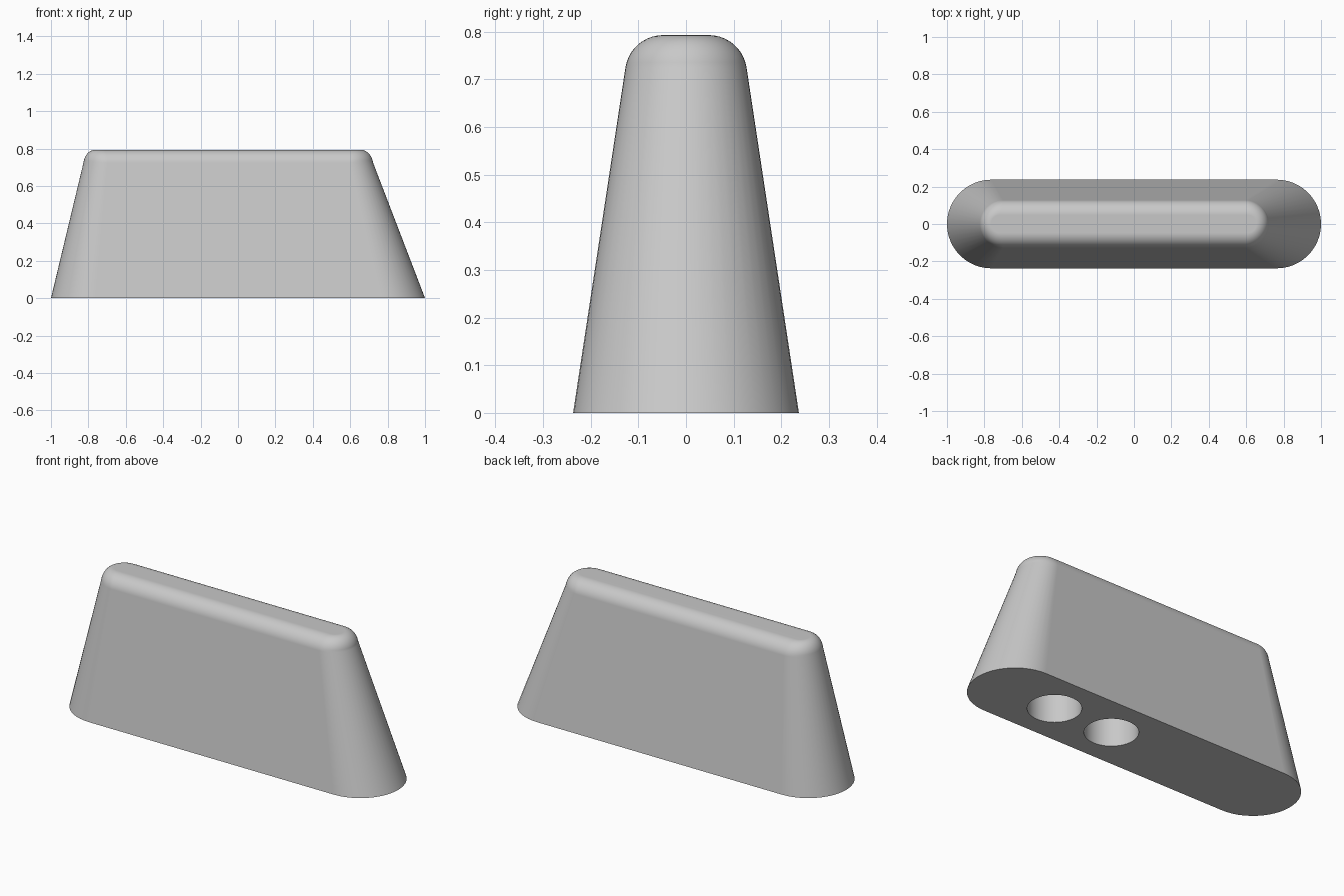
import bpy
import bmesh
from math import sin, cos, pi, radians

default = bpy.data.objects.get("Cube")
if default:
    bpy.data.objects.remove(default, do_unlink=True)

# Single light grey material
grey = bpy.data.materials.new("light grey")
grey.use_nodes = True
colour = (0.58, 0.58, 0.58, 1)
grey.diffuse_color = colour
bsdf = grey.node_tree.nodes["Principled BSDF"]
bsdf.inputs["Base Color"].default_value = colour

HEIGHT = 0.793
FILLET = 0.08
STEPS = 24


def add_object(name, bm):
    bmesh.ops.recalc_face_normals(bm, faces=bm.faces)
    mesh = bpy.data.meshes.new(name)
    bm.to_mesh(mesh)
    bm.free()
    mesh.materials.append(grey)
    obj = bpy.data.objects.new(name, mesh)
    bpy.context.collection.objects.link(obj)
    return obj


def slot_ring(bm, z, half, x_min, x_max):
    """Horizontal slot outline with semicircular ends."""
    ring = []
    for centre, start in ((x_max - half, -pi / 2), (x_min + half, pi / 2)):
        for i in range(STEPS + 1):
            a = start + pi * i / STEPS
            ring.append(bm.verts.new((centre + half * cos(a), half * sin(a), z)))
    return ring


# Tapered body: slanted wall, then a rounded top edge
bm = bmesh.new()
rings = [slot_ring(bm, 0, 0.237, -1, 1)]
lean = radians(8.5)
for i in range(11):
    a = lean + (pi / 2 - lean) * i / 10
    inset = 1 - cos(a) / cos(lean)
    rings.append(slot_ring(bm, HEIGHT - FILLET * (1 - sin(a)),
                           0.048 + FILLET * cos(a),
                           -0.826 + 0.061 * inset,
                           0.722 - 0.067 * inset))
for low, high in zip(rings, rings[1:]):
    for i in range(len(low)):
        j = (i + 1) % len(low)
        bm.faces.new((low[i], low[j], high[j], high[i]))
bm.faces.new(rings[0])
bm.faces.new(rings[-1])
body = add_object("tapered_body", bm)

# Two round sockets bored into the underside
bpy.context.view_layer.objects.active = body
body.select_set(True)
for x in (0.145, 0.51):
    bm = bmesh.new()
    bmesh.ops.create_cone(bm, cap_ends=True, segments=64,
                          radius1=0.135, radius2=0.135, depth=0.8)
    cutter = add_object("socket_cutter", bm)
    cutter.location.x = x
    cutter.hide_render = True
    cut = body.modifiers.new("socket", "BOOLEAN")
    cut.operation = "DIFFERENCE"
    cut.solver = "EXACT"
    cut.object = cutter
    bpy.context.view_layer.update()
    bpy.ops.object.modifier_apply(modifier=cut.name)
    bpy.data.objects.remove(cutter, do_unlink=True)

# Smooth walls with crisp lower rim and flat faces kept flat
bpy.ops.object.shade_smooth_by_angle(angle=radians(35))
weighted = body.modifiers.new("flat_face_normals", "WEIGHTED_NORMAL")
weighted.keep_sharp = True
